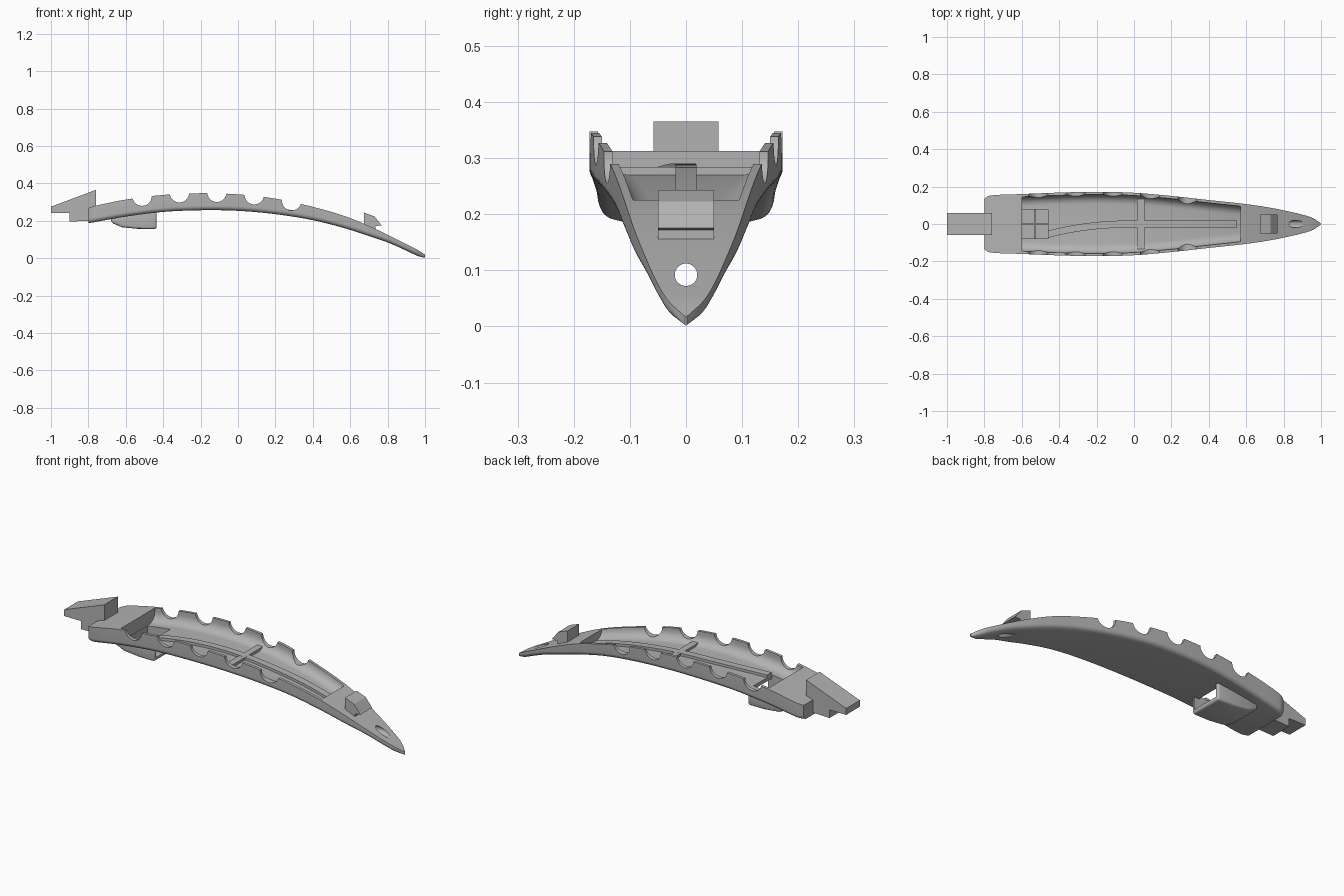
import bpy, bmesh, math

if "Cube" in bpy.data.objects:
    bpy.data.objects.remove(bpy.data.objects["Cube"], do_unlink=True)

grey = bpy.data.materials.new("plain_grey")
grey.use_nodes = True
COLOUR = (0.45, 0.45, 0.45, 1)
grey.diffuse_color = COLOUR
grey.node_tree.nodes["Principled BSDF"].inputs["Base Color"].default_value = COLOUR

# Body stations: x, half width, underside height, rim height
STATIONS = [
    (-.8, .136, .187, .268), (-.77, .152, .192, .278), (-.6, .16, .222, .313),
    (-.4, .168, .247, .338), (-.2, .172, .256, .347), (0, .167, .253, .341),
    (.2, .15, .235, .318), (.4, .128, .203, .274), (.57, .11, .16, .225),
    (.7, .092, .118, .172), (.8, .073, .084, .125), (.9, .05, .04, .075),
    (.96, .03, .012, .044), (1, .002, .002, .018)]


def station(x):
    """Smoothly interpolated half width, underside and rim at x."""
    last = len(STATIONS) - 1
    i = max(k for k in range(last) if STATIONS[k][0] <= x or k == 0)
    a, b = STATIONS[i], STATIONS[i + 1]
    p, n = STATIONS[max(i - 1, 0)], STATIONS[min(i + 2, last)]
    span = b[0] - a[0]
    t = min(max((x - a[0]) / span, 0), 1)
    result = []
    for c in (1, 2, 3):
        ma = (b[c] - p[c]) / (b[0] - p[0]) * span
        mb = (n[c] - a[c]) / (n[0] - a[0]) * span
        result.append(a[c] + t * ma + t * t * (3 * (b[c] - a[c]) - 2 * ma - mb)
                      + t ** 3 * (2 * (a[c] - b[c]) + ma + mb))
    return result


def finish(name, bm):
    bmesh.ops.recalc_face_normals(bm, faces=bm.faces)
    mesh = bpy.data.meshes.new(name)
    bm.to_mesh(mesh)
    bm.free()
    mesh.materials.append(grey)
    ob = bpy.data.objects.new(name, mesh)
    bpy.context.collection.objects.link(ob)
    return ob


def loft(name, rings):
    bm = bmesh.new()
    loops = [[bm.verts.new(p) for p in ring] for ring in rings]
    for a, b in zip(loops, loops[1:]):
        for i in range(len(a)):
            j = (i + 1) % len(a)
            bm.faces.new((a[i], a[j], b[j], b[i]))
    bm.faces.new(loops[0])
    bm.faces.new(loops[-1])
    return finish(name, bm)


def prism(name, profile, half):
    """Side profile (x, z) extruded across the width."""
    return loft(name, [[(x, y, z) for x, z in profile] for y in (-half, half)])


def block(name, x0, x1, half, z0, z1):
    return prism(name, [(x0, z0), (x1, z0), (x1, z1), (x0, z1)], half)


def trough(x, w, bot, top, radius):
    """U-shaped section with rounded lower corners."""
    r = min(radius, .9 * w, .75 * (top - bot))
    side = [(w, top)]
    for k in range(9):
        a = k / 8 * math.pi / 2
        side.append((w - r + r * math.cos(a), bot + r - r * math.sin(a)))
    return [(x, y, z) for y, z in side] + [(x, -y, z) for y, z in reversed(side)]


def activate(ob):
    bpy.ops.object.select_all(action='DESELECT')
    ob.select_set(True)
    bpy.context.view_layer.objects.active = ob


def apply(ob, mod):
    activate(ob)
    bpy.ops.object.modifier_apply(modifier=mod.name)


def cut(ob, cutter):
    mod = ob.modifiers.new("cut", 'BOOLEAN')
    mod.operation = 'DIFFERENCE'
    mod.solver = 'EXACT'
    mod.object = cutter
    apply(ob, mod)
    bpy.data.objects.remove(cutter, do_unlink=True)


def smooth(ob):
    activate(ob)
    bpy.ops.object.shade_smooth_by_angle(angle=math.radians(30))


def spread(x0, x1, count):
    return [x0 + (x1 - x0) * i / count for i in range(count + 1)]


# Arched body, tapering to a point
body_rings = []
for t in spread(0, 1, 72):
    x = .1 - .9 * math.cos(math.pi * t)
    body_rings.append(trough(x, *station(x), .024))
body = loft("body", body_rings)

# Hollow with a rounded floor
hollow_rings = []
for x in spread(-.6, .57, 48):
    w, bot, top = station(x)
    hollow_rings.append(trough(x, w - .015, bot + .02, top + .05, .05))
cut(body, loft("hollow_cutter", hollow_rings))


def round_cutter(cx, cz, r, along_x, length):
    rings = []
    for s in (-length, length):
        ring = []
        for k in range(40):
            a = math.tau * k / 40
            u, v = r * math.cos(a), r * math.sin(a)
            ring.append((cx + s, u, cz + v) if along_x else (cx + u, s, cz + v))
        rings.append(ring)
    return loft("round_cutter", rings)


# Scallops along both rims
for i in range(5):
    x = -.513 + .2 * i
    cut(body, round_cutter(x, station(x)[2] + .006, .052, False, .3))

# Cord hole in the tip, and the clip slot in the floor
cut(body, round_cutter(.86, .092, .02, True, .15))
cut(body, block("slot_cutter", -.598, -.46, .078, .1, .3))
smooth(body)

# Clip housing beneath the slot, open towards the tip
clip = prism("clip_housing", [(-.685, .225), (-.675, .188), (-.62, .165), (-.53, .156),
                              (-.435, .156), (-.435, .25), (-.6, .235)], .095)
bevel = clip.modifiers.new("bevel", 'BEVEL')
bevel.width = .012
bevel.segments = 3
apply(clip, bevel)
cut(clip, block("clip_cutter", -.598, -.4, .078, .175, .3))
smooth(clip)

# Small cross ribs inside the clip
block("clip_rib_long", -.6, -.46, .004, .165, .2)
block("clip_rib_cross", -.534, -.526, .08, .165, .2)

# Central rib that sweeps aside near the clip
rib_rings = []
for x in spread(-.46, .55, 40):
    floor = station(x)[1] + .02
    y = -.055 * max(0, -x / .46) ** 2.2
    lo, hi = floor - .01, floor + .014
    rib_rings.append([(x, y - .019, lo), (x, y + .019, lo),
                      (x, y + .019, hi), (x, y - .019, hi)])
smooth(loft("central_rib", rib_rings))
block("cross_rib", .02, .055, .135, .258, .284)

# End hook behind the body
prism("end_hook", [(-1, .24), (-.9, .24), (-.9, .196), (-.76, .2),
                   (-.76, .365), (-1, .275)], .058)

# Barbed catch near the tip
prism("front_catch", [(.675, .15), (.675, .243), (.73, .223), (.768, .175),
                      (.735, .172), (.735, .13)], .05)
